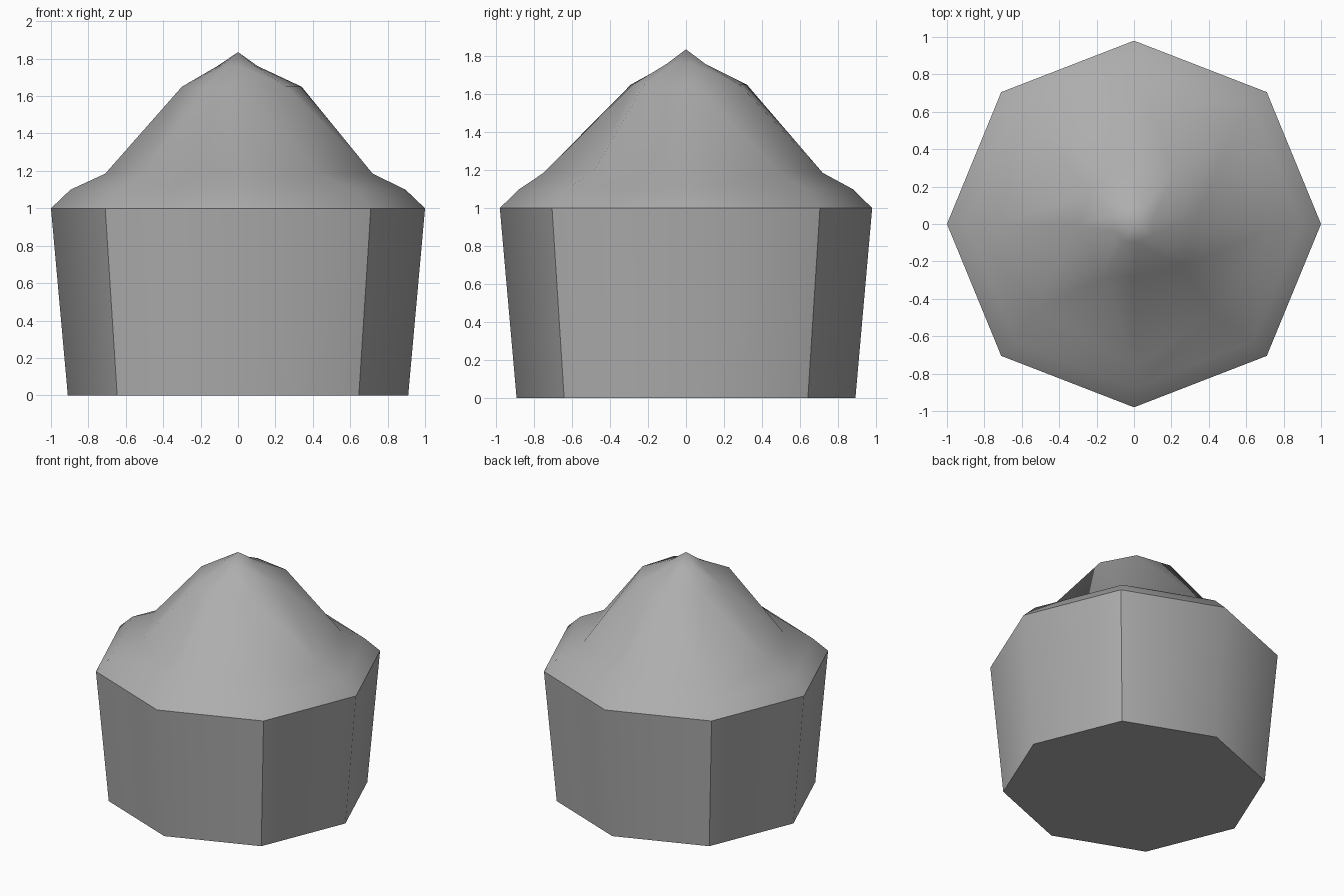
import bpy
import bmesh
from math import radians

cube = bpy.data.objects.get("Cube")
if cube:
    bpy.data.objects.remove(cube)

grey = bpy.data.materials.new("plain grey")
grey.use_nodes = True
grey.diffuse_color = (0.42, 0.42, 0.42, 1)
grey.node_tree.nodes["Principled BSDF"].inputs["Base Color"].default_value = grey.diffuse_color


def octagon(scale):
    """Outline shared by the wrapper and the lower frosting."""
    outline = [(1, 0), (.71, .705), (0, .98), (-.71, .705),
               (-1, 0), (-.71, -.705), (0, -.98), (.71, -.705)]
    return [(x * scale, y * scale) for x, y in outline]


def add_ring(bm, points, z):
    return [bm.verts.new((x, y, z)) for x, y in points]


def bridge(bm, low, high, swirl=False):
    """Join two rings; swirled bands fold along a slanted valley."""
    count = len(low)
    for i in range(count):
        j = (i + 1) % count
        if swirl:
            bm.faces.new((low[i], low[j], high[i]))
            bm.faces.new((low[j], high[j], high[i]))
        else:
            bm.faces.new((low[i], low[j], high[j], high[i]))


def finish(bm, name):
    mesh = bpy.data.meshes.new(name)
    bm.normal_update()
    bm.to_mesh(mesh)
    bm.free()
    mesh.materials.append(grey)
    obj = bpy.data.objects.new(name, mesh)
    bpy.context.collection.objects.link(obj)
    bpy.ops.object.select_all(action="DESELECT")
    obj.select_set(True)
    bpy.context.view_layer.objects.active = obj
    bpy.ops.object.shade_smooth_by_angle(angle=radians(45))


# Tapered wrapper with a flat base
bm = bmesh.new()
base = add_ring(bm, octagon(.91), 0)
rim = add_ring(bm, octagon(1), 1)
bridge(bm, base, rim)
bm.faces.new(reversed(base))
finish(bm, "wrapper")

# Frosting: two plain bands, then two twisted bands and a tip
bm = bmesh.new()
edge = add_ring(bm, octagon(1), 1)
shoulder = add_ring(bm, octagon(.895), 1.1)
swirl_foot = add_ring(bm, [(.72, -.04), (.53, .49), (.04, .72), (-.51, .52),
                           (-.71, 0), (-.51, -.45), (0, -.75), (.43, -.49)], 1.185)
swirl_top = add_ring(bm, [(.34, .04), (.21, .28), (-.06, .32), (-.24, .17),
                          (-.3, -.01), (-.16, -.29), (0, -.28), (.26, -.22)], 1.65)
crown = add_ring(bm, [(.105, .035), (.06, .1), (-.02, .1), (-.11, .05),
                      (-.09, -.04), (-.05, -.09), (.01, -.1), (.09, -.06)], 1.76)
tip = bm.verts.new((0, 0, 1.835))
bridge(bm, edge, shoulder)
bridge(bm, shoulder, swirl_foot)
bridge(bm, swirl_foot, swirl_top, swirl=True)
bridge(bm, swirl_top, crown, swirl=True)
for i, vert in enumerate(crown):
    bm.faces.new((vert, crown[(i + 1) % len(crown)], tip))
finish(bm, "frosting")
